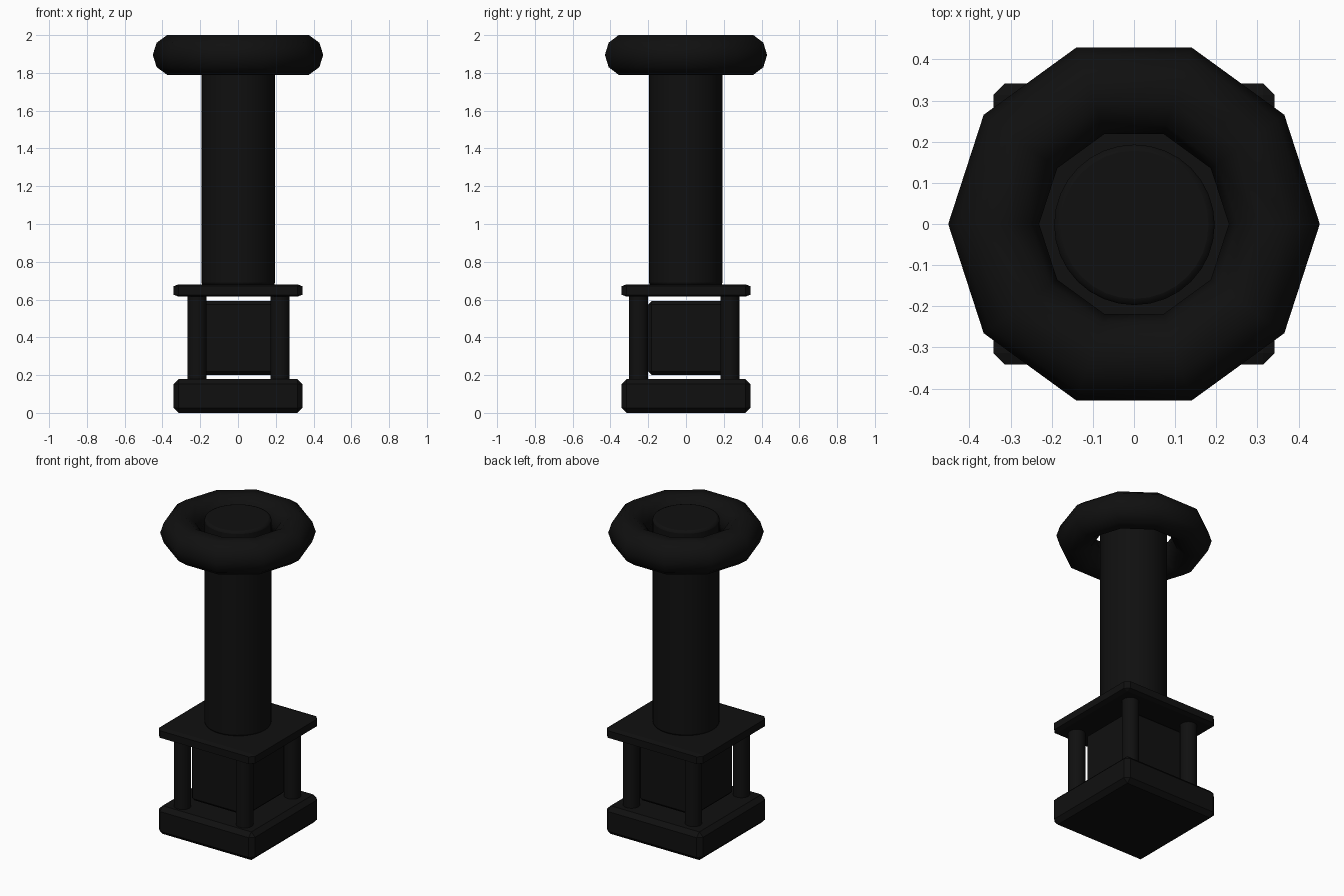
import bpy, math

if "Cube" in bpy.data.objects:
    bpy.data.objects.remove(bpy.data.objects["Cube"])

# Near-black finish shared by every part
black = bpy.data.materials.new("black_finish")
black.diffuse_color = (0.005, 0.005, 0.005, 1)
black.use_nodes = True
black.node_tree.nodes["Principled BSDF"].inputs["Base Color"].default_value = black.diffuse_color


def finish(name, smooth=True):
    ob = bpy.context.object
    ob.name = name
    ob.data.materials.append(black)
    if smooth:
        bpy.ops.object.shade_smooth_by_angle(angle=math.radians(40))
    return ob


def add_bevel(ob, width, segments=1):
    m = ob.modifiers.new("bevel", 'BEVEL')
    m.width = width
    m.segments = segments
    m.limit_method = 'ANGLE'
    m.angle_limit = math.radians(40)


def box(name, half, z0, z1, bevel):
    bpy.ops.mesh.primitive_cube_add(size=1, location=(0, 0, (z0 + z1) / 2))
    ob = bpy.context.object
    ob.scale = (half * 2, half * 2, z1 - z0)
    bpy.ops.object.transform_apply(location=False, rotation=False, scale=True)
    add_bevel(ob, bevel)
    return finish(name, smooth=False)


def cylinder(name, x, y, r, z0, z1, sides, bevel=0):
    bpy.ops.mesh.primitive_cylinder_add(vertices=sides, radius=r, depth=z1 - z0,
                                        location=(x, y, (z0 + z1) / 2))
    ob = finish(name)
    if bevel:
        add_bevel(ob, bevel, 2)
    return ob


# Square base, floating core and cap plate (plate is the base squashed flat)
box("base", 0.341, 0, 0.18, 0.027)
box("core", 0.2, 0.2, 0.592, 0.018)
plate = box("cap_plate", 0.341, 0.56, 0.74, 0.027)
plate.scale.z = 0.065 / 0.18
plate.location.z = 0.648

# Four corner posts, slightly off-centre
for sx, x in (("left", -0.217), ("right", 0.223)):
    for sy, y in (("front", -0.251), ("back", 0.233)):
        cylinder(f"{sy}_{sx}_post", x, y, 0.05, 0.17, 0.625, 32)

# Tall column running up through the ring
cylinder("column", 0.001, -0.002, 0.195, 0.675, 1.99, 32, 0.015)

# Low-poly ring at the top
bpy.ops.mesh.primitive_torus_add(location=(0, 0, 1.895), major_segments=10, minor_segments=10,
                                 major_radius=0.341, minor_radius=0.1105)
finish("top_ring", smooth=False)
bpy.ops.object.shade_smooth()
